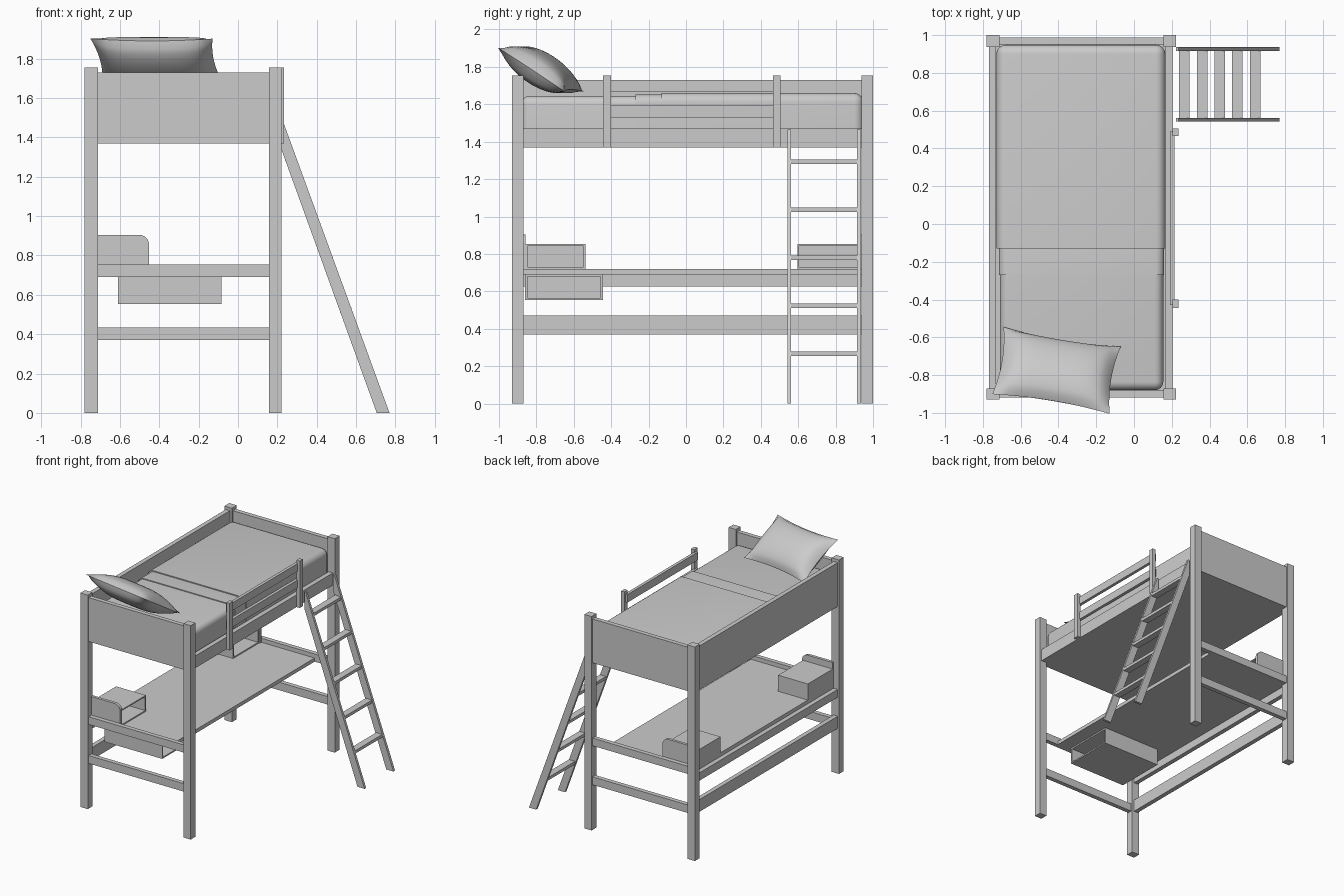
import bpy, bmesh, math
from mathutils import Matrix, Vector

cube = bpy.data.objects.get("Cube")
if cube:
    bpy.data.objects.remove(cube, do_unlink=True)

grey = bpy.data.materials.new("plain_grey")
grey.use_nodes = True
grey.diffuse_color = (0.6, 0.6, 0.6, 1)
grey.node_tree.nodes["Principled BSDF"].inputs["Base Color"].default_value = (0.6, 0.6, 0.6, 1)


def finish(bm, name, smooth=False):
    bmesh.ops.recalc_face_normals(bm, faces=bm.faces)
    mesh = bpy.data.meshes.new(name)
    bm.to_mesh(mesh)
    bm.free()
    mesh.materials.append(grey)
    obj = bpy.data.objects.new(name, mesh)
    bpy.context.collection.objects.link(obj)
    if smooth:
        bpy.ops.object.select_all(action="DESELECT")
        obj.select_set(True)
        bpy.context.view_layer.objects.active = obj
        bpy.ops.object.shade_smooth_by_angle(angle=math.radians(40))
    return obj


def add_box(bm, x, y, z):
    size = Vector((x[1] - x[0], y[1] - y[0], z[1] - z[0]))
    mid = Vector((sum(x), sum(y), sum(z))) / 2
    bmesh.ops.create_cube(bm, size=1, matrix=Matrix.Translation(mid) @ Matrix.Diagonal(size).to_4x4())


def box(name, x, y, z):
    bm = bmesh.new()
    add_box(bm, x, y, z)
    return finish(bm, name)


def prism(name, points, y):
    """Extrude an x-z outline along y."""
    bm = bmesh.new()
    face = bm.faces.new([bm.verts.new((px, y[0], pz)) for px, pz in points])
    out = bmesh.ops.extrude_face_region(bm, geom=[face])
    moved = [v for v in out["geom"] if isinstance(v, bmesh.types.BMVert)]
    bmesh.ops.translate(bm, verts=moved, vec=(0, y[1] - y[0], 0))
    return finish(bm, name)


def padded(name, x, y, z, radius, round_front=True):
    """Box with rounded top and side edges."""
    bm = bmesh.new()
    add_box(bm, x, y, z)
    edges = []
    for e in bm.edges:
        at_bottom = all(v.co.z < z[0] + 0.001 for v in e.verts)
        at_front = all(v.co.y < y[0] + 0.001 for v in e.verts)
        if not at_bottom and (round_front or not at_front):
            edges.append(e)
    bmesh.ops.bevel(bm, geom=edges, offset=radius, segments=6, profile=0.5, affect="EDGES")
    return finish(bm, name, True)


def open_box(name, x, y, z, wall):
    """Storage box with its +x side open."""
    bm = bmesh.new()
    add_box(bm, x, y, z)
    mouth = max(bm.faces, key=lambda f: f.calc_center_median().x)
    bmesh.ops.inset_region(bm, faces=[mouth], thickness=wall)
    out = bmesh.ops.extrude_face_region(bm, geom=[mouth])
    inner = [v for v in out["geom"] if isinstance(v, bmesh.types.BMVert)]
    bmesh.ops.translate(bm, verts=inner, vec=(wall - (x[1] - x[0]), 0, 0))
    bmesh.ops.delete(bm, geom=[mouth] if mouth.is_valid else [], context="FACES")
    return finish(bm, name)


# Corner posts
LEFT, RIGHT = (-0.78, -0.712), (0.157, 0.222)
FRONT, BACK = (-0.93, -0.87), (0.937, 1.0)
for xn, x in (("right", LEFT), ("left", RIGHT)):
    for yn, y in (("front", FRONT), ("back", BACK)):
        box(f"{yn}_{xn}_post", x, y, (0, 1.755))

# End panels and end rails
span_x, span_y = (-0.712, 0.157), (-0.87, 0.937)
for yn, y in (("front", (-0.918, -0.882)), ("back", (0.95, 0.987))):
    box(yn + "_end_panel", span_x, y, (1.37, 1.73))
    box(yn + "_desk_rail", span_x, y, (0.69, 0.753))
    box(yn + "_lower_rail", span_x, y, (0.37, 0.435))

# Long rails
wall_x = (-0.767, -0.73)
box("wall_side_panel", wall_x, span_y, (1.37, 1.73))
box("wall_side_desk_rail", wall_x, span_y, (0.625, 0.69))
box("wall_side_lower_rail", wall_x, span_y, (0.37, 0.47))
box("ladder_side_rail", (0.167, 0.205), span_y, (1.37, 1.47))
box("bed_base", (-0.73, 0.167), (-0.882, 0.95), (1.37, 1.41))

# Guard rail
for i, y in enumerate(((-0.445, -0.4), (0.465, 0.505))):
    box(f"guard_upright_{i + 1}", (0.205, 0.235), y, (1.37, 1.755))
for i, z in enumerate(((1.53, 1.595), (1.665, 1.73))):
    box(f"guard_bar_{i + 1}", (0.19, 0.215), (-0.43, 0.49), z)

# Bedding
padded("mattress", (-0.71, 0.155), (-0.88, 0.94), (1.41, 1.645), 0.045)
padded("folded_sheet", (-0.715, 0.16), (-0.27, 0.0), (1.41, 1.652), 0.045, False)
padded("blanket", (-0.728, 0.166), (-0.13, 0.949), (1.41, 1.66), 0.05, False)

# Pillow: a grid pair bulged in the middle, with pulled-in sides
bm = bmesh.new()
bmesh.ops.create_cube(bm, size=2)
bmesh.ops.subdivide_edges(bm, edges=bm.edges[:], cuts=15, use_grid_fill=True)
sides = [f for f in bm.faces if abs(f.normal.z) < 0.5]
bmesh.ops.delete(bm, geom=sides, context="FACES")
for v in bm.verts:
    u, w = v.co.x, v.co.y
    bulge = ((1 - u ** 4) * (1 - w * w)) ** 0.6
    pull_u = 1 - 0.07 * (1 - w * w) * abs(u)
    pull_w = 1 - 0.1 * (1 - u * u) * abs(w)
    v.co = (u * 0.315 * pull_u, w * 0.215 * pull_w, v.co.z * 0.085 * bulge)
bmesh.ops.remove_doubles(bm, verts=bm.verts, dist=0.0005)
pillow = finish(bm, "pillow", True)
pillow.matrix_world = (Matrix.Translation((-0.41, -0.775, 1.785))
                       @ Matrix.Rotation(math.radians(-9.5), 4, "Z")
                       @ Matrix.Rotation(math.radians(-33), 4, "X"))

# Desk with a hanging tray and two shelf boxes
box("desk_top", (-0.73, 0.03), (-0.882, 0.95), (0.69, 0.72))
open_box("hanging_tray", (-0.61, -0.085), (-0.86, -0.445), (0.553, 0.69), 0.016)
open_box("front_shelf_box", (-0.73, -0.46), (-0.858, -0.537), (0.72, 0.852), 0.014)
open_box("back_shelf_box", (-0.73, -0.46), (0.595, 0.928), (0.72, 0.852), 0.014)

# Shelf end panels with one rounded corner
r, edge_x, top = 0.05, -0.452, 0.905
corner = [(edge_x - r + r * math.cos(a), top - r + r * math.sin(a))
          for a in (math.radians(15 * i) for i in range(7))]
outline = [(-0.73, 0.72), (edge_x, 0.72)] + corner + [(-0.73, top)]
prism("front_shelf_end", outline, (-0.882, -0.858))
prism("back_shelf_end", outline, (0.928, 0.95))

# Ladder
stringer = [(0.705, 0), (0.77, 0), (0.235, 1.465), (0.222, 1.465), (0.222, 1.335)]
for i, y in enumerate(((0.542, 0.562), (0.915, 0.936))):
    prism(f"ladder_stringer_{i + 1}", stringer, y)
for i in range(5):
    z = 0.266 + 0.257 * i
    x = 0.738 - 0.364 * z
    box(f"ladder_rung_{i + 1}", (x - 0.028, x + 0.028), (0.555, 0.92), (z - 0.012, z + 0.012))
